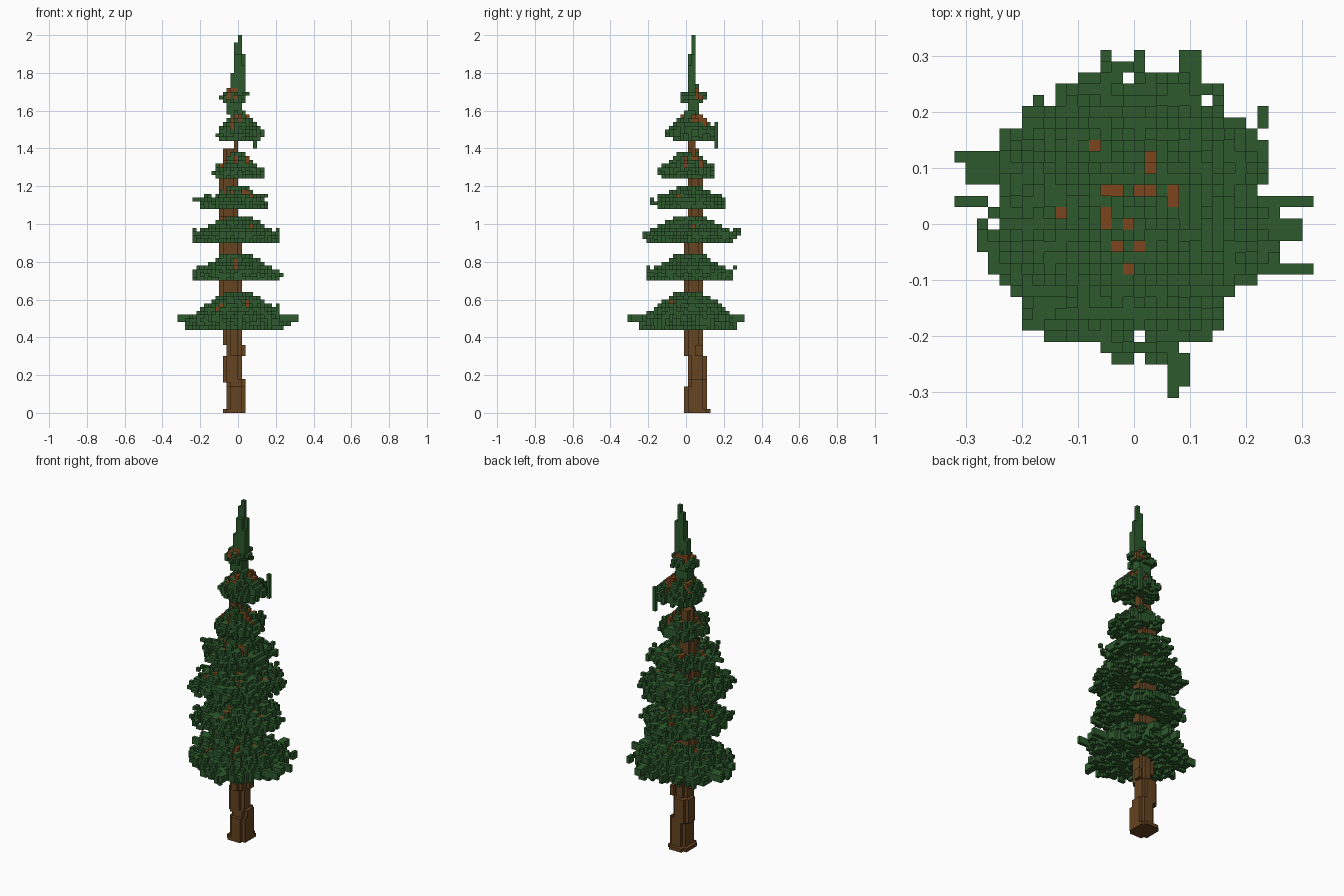
import bpy, bmesh, math, random
from mathutils import Vector

random.seed(11)
S = 0.02  # edge of one cube

cube = bpy.data.objects.get("Cube")
if cube:
    bpy.data.objects.remove(cube, do_unlink=True)


def material(name, rgb):
    m = bpy.data.materials.new(name)
    m.use_nodes = True
    m.diffuse_color = (*rgb, 1)
    m.node_tree.nodes["Principled BSDF"].inputs["Base Color"].default_value = (*rgb, 1)
    return m


def box(x0, x1, y0, y1, z0, z1, trim=False):
    """Cells of a block, optionally without its vertical corner edges."""
    return {(x, y, z) for x in range(x0, x1) for y in range(y0, y1) for z in range(z0, z1)
            if not (trim and x in (x0, x1 - 1) and y in (y0, y1 - 1))}


# Trunk: stacked, slightly shifted blocks that taper upwards
trunk = box(-4, 2, -1, 6, 0, 1, True)
for b in [(-3, 2, -1, 5, 1, 7), (-3, 2, 0, 5, 7, 9), (-4, 1, 0, 5, 8, 15),
          (-3, 1, -1, 4, 15, 24), (-5, 1, -1, 4, 24, 52), (-5, 0, 0, 4, 52, 62),
          (-4, 0, 0, 3, 62, 70), (-2, 1, 0, 2, 70, 80)]:
    trunk |= box(*b, trim=True)
trunk |= box(1, 2, 2, 4, 15, 18) | box(-4, -3, 1, 3, 18, 24) | box(1, 2, 1, 3, 9, 9)

# Foliage tiers: extents of each in cells
tiers = [(-14, 14, -13, 14, 22, 32), (-13, 12, -12, 13, 35, 42), (-13, 12, -13, 14, 45, 52),
         (-10, 9, -10, 11, 54, 60), (-7, 7, -8, 8, 62, 69), (-6, 7, -6, 8, 72, 80),
         (-5, 3, -2, 5, 82, 87)]
leaves, branches = set(), set()
for x0, x1, y0, y1, z0, z1 in tiers:
    cx, cy, rx, ry, h = (x0 + x1) / 2, (y0 + y1) / 2, (x1 - x0) / 2, (y1 - y0) / 2, z1 - z0
    p, q = random.uniform(0, 6), random.uniform(0, 6)
    for x in range(x0, x1):
        for y in range(y0, y1):
            dx, dy = (x + 0.5 - cx) / rx, (y + 0.5 - cy) / ry
            rho, a = math.hypot(dx, dy), math.atan2(dy, dx)
            edge = 0.95 + 0.05 * math.sin(5 * a + p) + 0.04 * math.sin(9 * a + q)
            if rho > edge or (rho > 0.8 and random.random() < 0.22):
                continue
            top = z0 + h * min(1, 1.27 - rho) - random.choice((0, 0, 0, 1, 1, 2))
            low = z0 + random.choice((0, 0, 0, 1, 1, 2))
            if rho > 0.85:
                low += random.choice((0, 1, 1))
            top = max(round(top), low + 1)
            leaves |= box(x, x + 1, y, y + 1, low, top)
    # Bare branch ends showing through the needles
    for n in range(5):
        a = p + n * math.tau / 5 + random.uniform(-0.4, 0.4)
        for step in range(12):
            rho = 0.25 + 0.4 * step / 12
            z = int(z0 + h * min(0.9, 1.2 - rho)) - 1
            branches.add((math.floor(cx + rx * rho * math.cos(a)),
                          math.floor(cy + ry * rho * math.sin(a)), z))

# Longest twigs of the lowest tier
for x0, x1, y0, y1 in [(-16, -11, 5, 6), (-16, -13, 1, 2), (-15, -12, 3, 5), (11, 16, 1, 2),
                       (11, 16, -5, -4), (12, 15, -2, 0), (3, 4, -16, -11), (4, 5, -15, -12),
                       (-3, -2, 12, 15), (0, 1, 12, 15), (4, 6, 11, 15), (11, 12, 8, 10)]:
    leaves |= box(x0, x1, y0, y1, 24, 26)
leaves |= box(10, 11, -4, -3, 24, 29) | box(-12, -7, -1, 0, 56, 57) | box(4, 5, 7, 8, 70, 77)

# Slender top
for b in [(-3, 1, 0, 3, 79, 83), (-2, 2, 0, 2, 83, 88), (-2, 2, 0, 2, 86, 90),
          (-1, 2, 0, 2, 90, 92), (0, 2, 1, 2, 92, 95), (-1, 1, 0, 2, 92, 95),
          (-1, 1, 1, 2, 95, 98), (0, 1, 1, 2, 98, 100)]:
    leaves |= box(*b)

leaves -= trunk
branches -= trunk
leaves -= branches
solid = trunk | branches | leaves


def build(name, cells, mat):
    """Turn cells into a mesh made of the exposed cube sides only."""
    bm = bmesh.new()
    verts = {}

    def vert(c):
        key = tuple(c)
        if key not in verts:
            verts[key] = bm.verts.new((key[0] * S, key[1] * S + S / 2, key[2] * S))
        return verts[key]

    for cell in sorted(cells):
        for axis in range(3):
            for side in (0, 1):
                near = list(cell)
                near[axis] += 2 * side - 1
                if tuple(near) in solid:
                    continue
                u, v = Vector((0, 0, 0)), Vector((0, 0, 0))
                u[(axis + 1) % 3] = v[(axis + 2) % 3] = 1
                o = Vector(cell)
                o[axis] += side
                loop = [o, o + u, o + u + v, o + v]
                if not side:
                    loop.reverse()
                bm.faces.new([vert([int(k) for k in c]) for c in loop])
    me = bpy.data.meshes.new(name)
    bm.to_mesh(me)
    bm.free()
    me.materials.append(mat)
    bpy.context.collection.objects.link(bpy.data.objects.new(name, me))


build("trunk", trunk, material("bark brown", (0.130, 0.056, 0.015)))
build("branches", branches, material("branch brown", (0.200, 0.060, 0.012)))
build("foliage", leaves, material("needle green", (0.026, 0.102, 0.026)))
